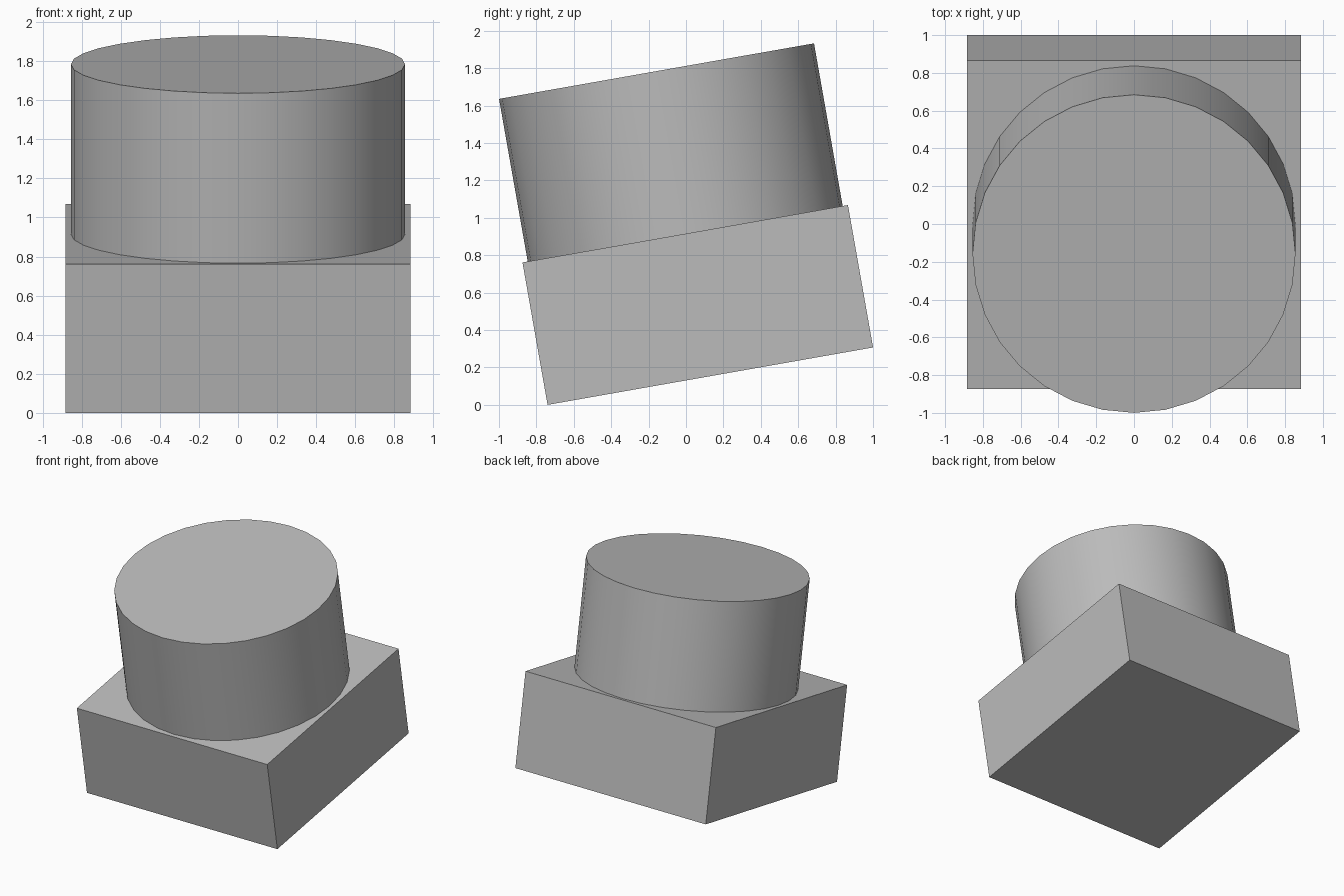
import bpy
import math
from mathutils import Matrix, Vector

cube = bpy.data.objects.get("Cube")
if cube:
    bpy.data.objects.remove(cube, do_unlink=True)

TILT = Matrix.Rotation(math.radians(10), 4, 'X')
FOOT = Vector((0, 0.13, 0.153))      # centre of the tilted underside
SIDE, BASE_H = 1.767, 0.773
RADIUS, DRUM_H = 0.855, 0.883

# Plain grey
grey = bpy.data.materials.new("grey")
grey.use_nodes = True
color = (0.5, 0.5, 0.5, 1)
grey.diffuse_color = color
grey.node_tree.nodes["Principled BSDF"].inputs["Base Color"].default_value = color


def finish(name, size, height):
    """Name, size, tilt and colour the new part; height is along the tilted axis."""
    part = bpy.context.object
    part.name = name
    part.data.transform(Matrix.Diagonal((*size, 1)))
    part.matrix_world = Matrix.Translation(FOOT) @ TILT @ Matrix.Translation((0, 0, height))
    part.data.materials.append(grey)
    return part


# Square base block
bpy.ops.mesh.primitive_cube_add(size=1)
finish("base_block", (SIDE, SIDE, BASE_H), BASE_H / 2)

# Round drum standing on the block
bpy.ops.mesh.primitive_cylinder_add(vertices=32, radius=1, depth=1)
finish("drum", (RADIUS, RADIUS, DRUM_H), BASE_H + DRUM_H / 2)
bpy.ops.object.shade_smooth_by_angle(angle=math.radians(30))
